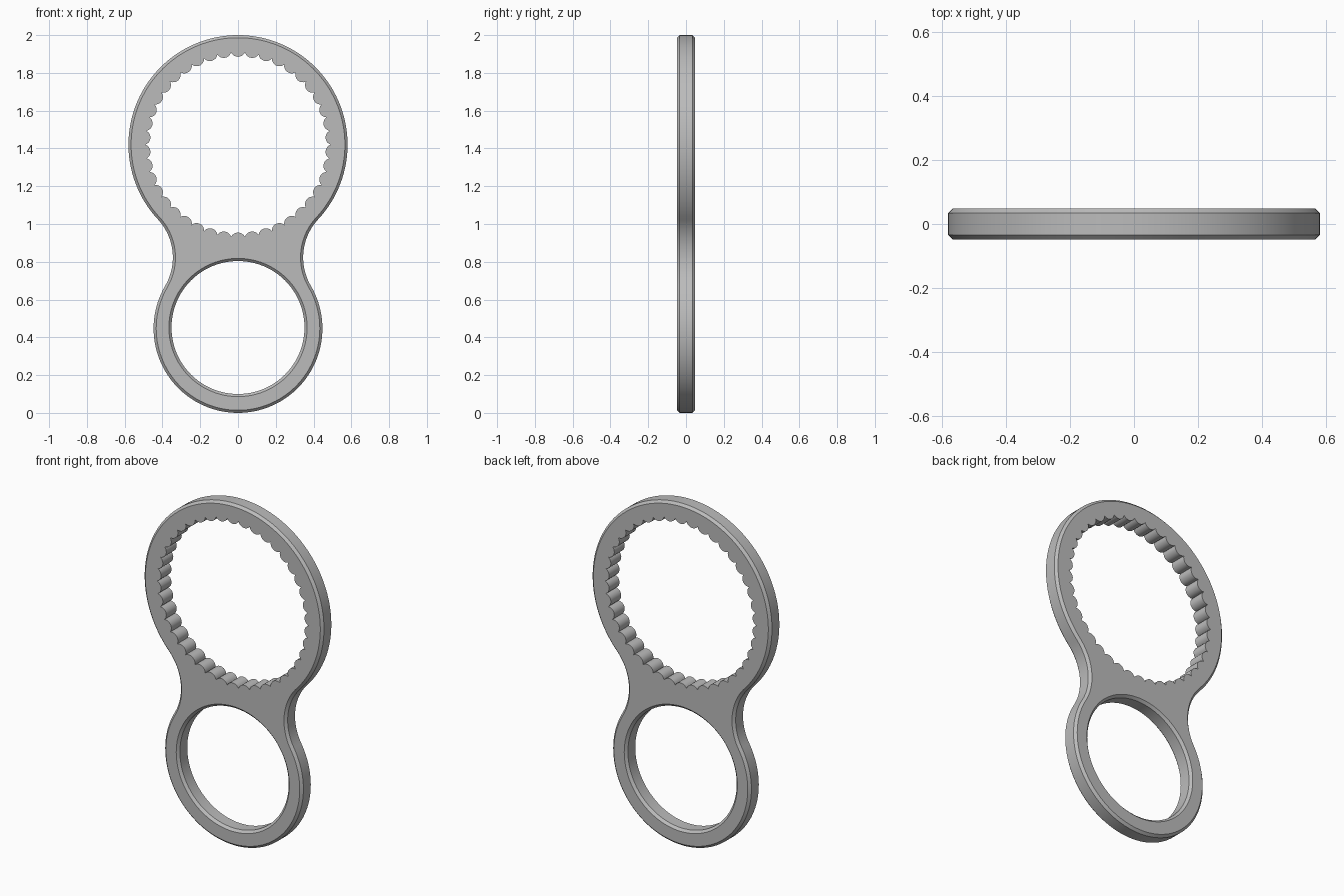
import bpy, bmesh
from math import sin, cos, pi, atan2, asin, sqrt, radians

cube = bpy.data.objects.get("Cube")
if cube:
    bpy.data.objects.remove(cube)

HALF = 0.048       # half thickness
CHAMFER = 0.014
BIG_Z, BIG_R = 1.42, 0.58
SMALL_Z, SMALL_R = 0.447, 0.447
HOLE_R = 0.352
WAIST = 0.345      # half width at the neck
TEETH = 42

steel = bpy.data.materials.new("steel grey")
steel.use_nodes = True
steel.diffuse_color = (0.5, 0.5, 0.5, 1)
steel.node_tree.nodes["Principled BSDF"].inputs["Base Color"].default_value = (0.5, 0.5, 0.5, 1)


def arc(cx, cz, r, a, b, n):
    """Points on an arc from angle a to b."""
    return [(cx + r * cos(a + (b - a) * i / n), cz + r * sin(a + (b - a) * i / n))
            for i in range(n + 1)]


# Neck fillet radius that makes the arc tangent to both rings
lo, hi = 0.0, 2.0
for _ in range(50):
    f = (lo + hi) / 2
    rise = sqrt((BIG_R + f) ** 2 - (WAIST + f) ** 2)
    drop = sqrt((SMALL_R + f) ** 2 - (WAIST + f) ** 2)
    lo, hi = (f, hi) if rise + drop < BIG_Z - SMALL_Z else (lo, f)
NECK_X, NECK_Z = WAIST + f, BIG_Z - rise


def outline(inset):
    """Two rings joined by tangent neck arcs."""
    up = atan2(rise, NECK_X)
    down = atan2(drop, NECK_X)
    right = arc(0, SMALL_Z, SMALL_R - inset, -pi / 2, down, 40)
    right += arc(NECK_X, NECK_Z, f + inset, pi + down, pi - up, 24)[1:]
    right += arc(0, BIG_Z, BIG_R - inset, -up, pi / 2, 48)[1:]
    return right + [(-x, z) for x, z in right[-2:0:-1]]


def finger_hole(inset):
    return arc(0, SMALL_Z + 0.005, HOLE_R + inset, 0, 2 * pi, 96)[:-1]


def scalloped_hole(inset):
    """Ring of round teeth pointing inwards."""
    tip, cusp = 0.465, 0.49
    hx, hz = cusp * sin(pi / TEETH), cusp * cos(pi / TEETH)
    sag = hz - tip
    r = (hx * hx + sag * sag) / (2 * sag)
    spread = asin(min(1, hx / r))
    pts = []
    for k in range(TEETH):
        t = pi / 2 + 2 * pi * k / TEETH
        c = tip + r
        pts += arc(c * cos(t), BIG_Z + c * sin(t), r,
                   t + pi + spread, t + pi - spread, 8)[:-1]
    return pts


bm = bmesh.new()
cap_edges = {-1: [], 1: []}


def wall(profile, levels):
    """Skin a closed profile through (y, inset) levels."""
    loops = [[bm.verts.new((x, y, z)) for x, z in profile(inset)] for y, inset in levels]
    n = len(loops[0])
    for a, b in zip(loops, loops[1:]):
        for i in range(n):
            j = (i + 1) % n
            bm.faces.new((a[i], a[j], b[j], b[i]))
    for side, loop in ((-1, loops[0]), (1, loops[-1])):
        cap_edges[side] += [bm.edges.get((loop[i], loop[(i + 1) % n])) for i in range(n)]


chamfered = [(-HALF, CHAMFER), (CHAMFER - HALF, 0), (HALF - CHAMFER, 0), (HALF, CHAMFER)]
wall(outline, chamfered)
wall(finger_hole, chamfered)
wall(scalloped_hole, [(-HALF, 0), (HALF, 0)])

# Flat front and back plates
for side, edges in cap_edges.items():
    bmesh.ops.triangle_fill(bm, edges=edges, use_beauty=True, normal=(0, side, 0))
bmesh.ops.recalc_face_normals(bm, faces=bm.faces)

mesh = bpy.data.meshes.new("double_ring_wrench")
bm.to_mesh(mesh)
bm.free()
mesh.materials.append(steel)
wrench = bpy.data.objects.new("double_ring_wrench", mesh)
bpy.context.collection.objects.link(wrench)
bpy.ops.object.select_all(action="DESELECT")
wrench.select_set(True)
bpy.context.view_layer.objects.active = wrench
bpy.ops.object.shade_smooth_by_angle(angle=radians(30))
